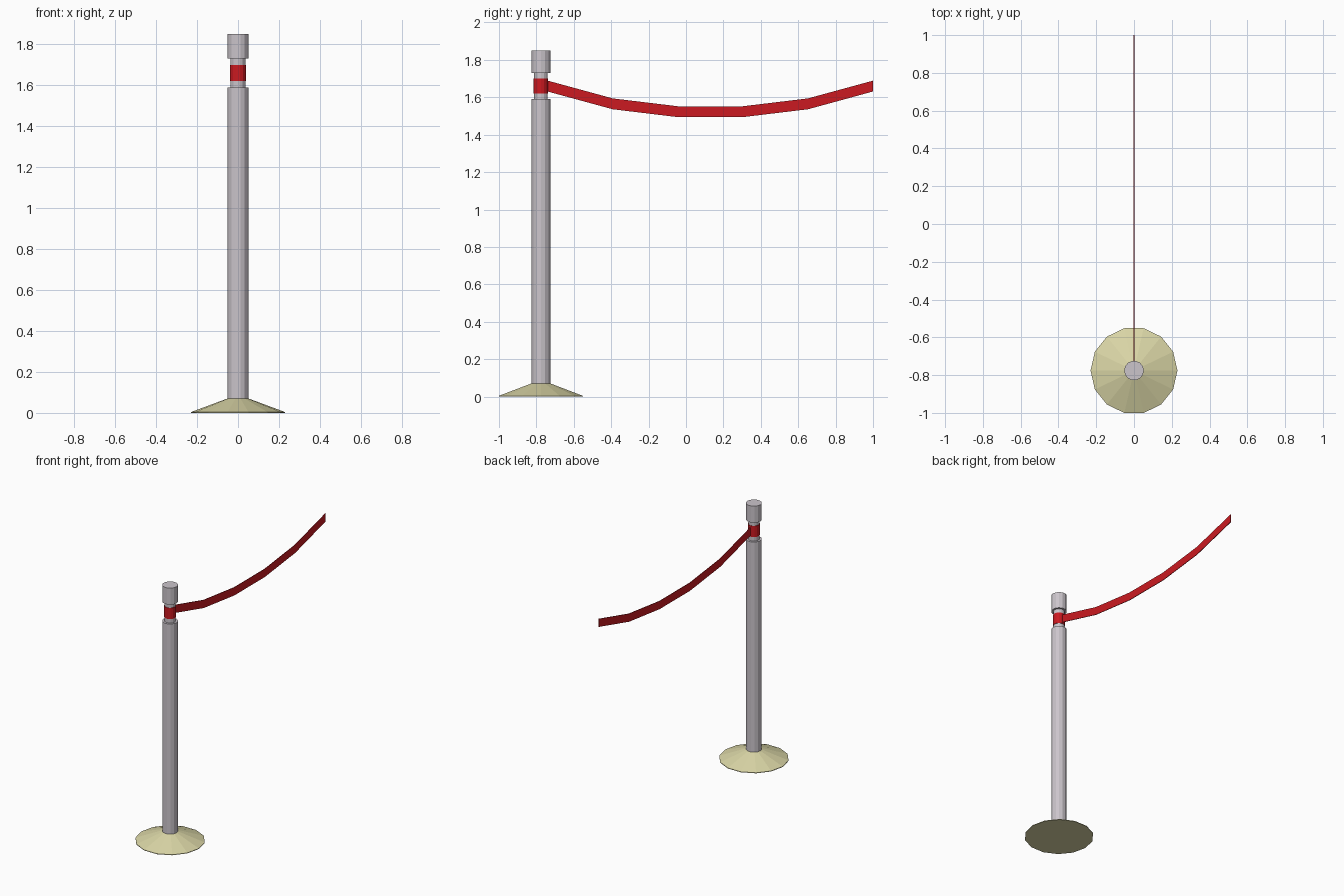
import bpy, bmesh
from math import sin, cos, pi

if "Cube" in bpy.data.objects:
    bpy.data.objects.remove(bpy.data.objects["Cube"])

SIDES = 14
POST_Y = -0.776


def material(name, rgb):
    m = bpy.data.materials.new(name)
    m.diffuse_color = (*rgb, 1)
    m.use_nodes = True
    m.node_tree.nodes["Principled BSDF"].inputs["Base Color"].default_value = m.diffuse_color
    return m


def finish(name, bm, mat):
    bmesh.ops.recalc_face_normals(bm, faces=bm.faces)
    me = bpy.data.meshes.new(name)
    bm.to_mesh(me)
    bm.free()
    me.materials.append(mat)
    ob = bpy.data.objects.new(name, me)
    bpy.context.collection.objects.link(ob)
    return ob


def lathe(name, profile, mat):
    """Closed turned part from (radius, z) points around the post axis."""
    bm = bmesh.new()
    rings = [[bm.verts.new((r * cos(2 * pi * i / SIDES),
                            r * sin(2 * pi * i / SIDES), z))
              for i in range(SIDES)] for r, z in profile]
    for a, b in zip(rings, rings[1:]):
        for i in range(SIDES):
            j = (i + 1) % SIDES
            bm.faces.new((a[i], a[j], b[j], b[i]))
    bm.faces.new(rings[0])
    bm.faces.new(rings[-1])
    ob = finish(name, bm, mat)
    ob.location.y = POST_Y
    return ob


metal = material("metal", (0.6, 0.56, 0.6))
cream = material("cream", (0.70, 0.67, 0.38))
red = material("red", (0.6, 0.01, 0.015))

# Sloped foot
lathe("base", [(0.23, 0), (0.23, 0.004), (0.052, 0.07)], cream)

# Pole, narrow neck and cap
lathe("post", [(0.052, 0.069), (0.052, 1.59), (0.037, 1.59),
               (0.037, 1.73), (0.052, 1.73), (0.052, 1.85)], metal)

# Band holding the belt
lathe("belt_band", [(0.040, 1.62), (0.040, 1.70)], red)

# Sagging belt
heights = [1.66, 1.565, 1.523, 1.523, 1.565, 1.66]
half_h, half_t = 0.029, 0.002
bm = bmesh.new()
loops = []
for i, z in enumerate(heights):
    y = -0.74 + 0.348 * i
    loops.append([bm.verts.new((sx * half_t, y, z + sz * half_h))
                  for sx, sz in ((-1, -1), (1, -1), (1, 1), (-1, 1))])
for a, b in zip(loops, loops[1:]):
    for i in range(4):
        j = (i + 1) % 4
        bm.faces.new((a[i], a[j], b[j], b[i]))
bm.faces.new(loops[0])
bm.faces.new(loops[-1])
finish("belt", bm, red)
